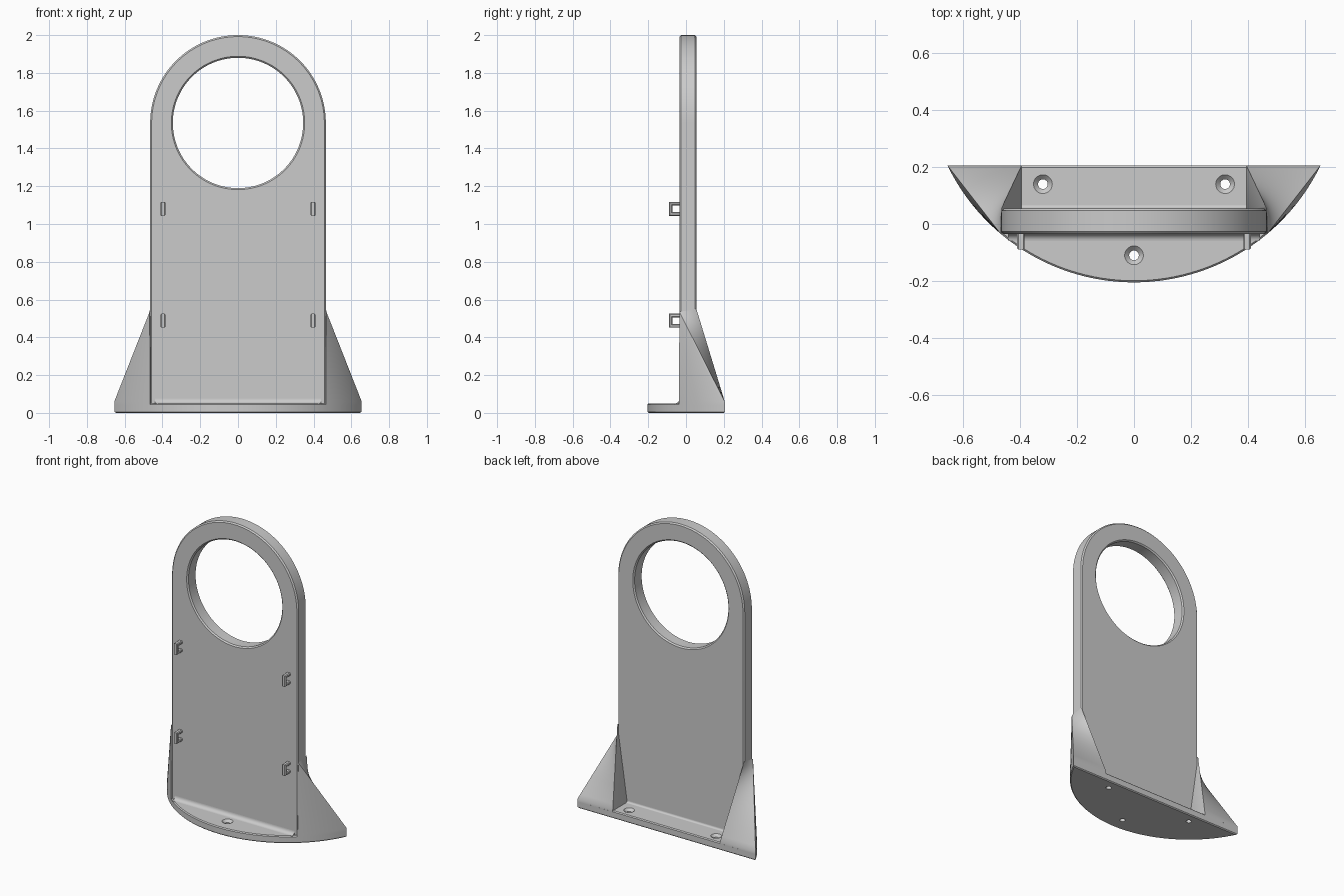
import bpy, bmesh, math
from mathutils import Vector

if "Cube" in bpy.data.objects:
    bpy.data.objects.remove(bpy.data.objects["Cube"])

W, YF, YB = 0.465, -0.035, 0.055       # plate half width, front and back
R, CY = 0.728, 0.523                   # base arc radius and centre
CZ = 1.535                             # ring centre height


def finish(name, bm):
    bmesh.ops.recalc_face_normals(bm, faces=bm.faces)
    me = bpy.data.meshes.new(name)
    bm.to_mesh(me)
    bm.free()
    ob = bpy.data.objects.new(name, me)
    bpy.context.collection.objects.link(ob)
    return ob


def prism(name, pts, offset, chamfer=0):
    """Extrude a closed outline; chamfer only its end-cap rims."""
    bm = bmesh.new()
    off = Vector(offset)
    a = [bm.verts.new(p) for p in pts]
    b = [bm.verts.new(Vector(p) + off) for p in pts]
    caps = [bm.faces.new(a), bm.faces.new(b)]
    for i in range(len(a)):
        j = (i + 1) % len(a)
        bm.faces.new((a[i], a[j], b[j], b[i]))
    bmesh.ops.recalc_face_normals(bm, faces=bm.faces)
    if chamfer:
        rims = [e for f in caps for e in f.edges]
        bmesh.ops.bevel(bm, geom=rims, offset=chamfer, segments=1,
                        affect='EDGES', profile=0.5)
    return finish(name, bm)


def circle(r, n, x=0, y=0, z=0):
    return [(x + r * math.cos(2 * math.pi * i / n), y + r * math.sin(2 * math.pi * i / n), z)
            for i in range(n)]


def apply_all(ob):
    bpy.ops.object.select_all(action='DESELECT')
    ob.select_set(True)
    bpy.context.view_layer.objects.active = ob
    for m in list(ob.modifiers):
        bpy.ops.object.modifier_apply(modifier=m.name)
    bpy.ops.object.shade_smooth_by_angle(angle=math.radians(30))


def cut(ob, cutter):
    m = ob.modifiers.new("cut", 'BOOLEAN')
    m.object, m.operation, m.solver = cutter, 'DIFFERENCE', 'EXACT'
    cutter.hide_render = True


def mirror(ob):
    ob.modifiers.new("mirror", 'MIRROR').use_axis[0] = True


helpers = []

# Upright plate with arched top and round opening
outline = [(-W, YF, 0.02), (W, YF, 0.02)]
outline += [(W * math.cos(math.pi * i / 64), YF, CZ + W * math.sin(math.pi * i / 64))
            for i in range(65)]
plate = prism("upright_plate", outline, (0, YB - YF, 0))
hole = prism("opening_cutter", [(x, -0.2, y) for x, y, _ in circle(0.345, 128, 0, CZ)],
             (0, 0.4, 0))
helpers.append(hole)
cut(plate, hole)
bev = plate.modifiers.new("chamfer", 'BEVEL')
bev.width, bev.segments, bev.limit_method = 0.008, 1, 'ANGLE'
apply_all(plate)

# Base slab: circular segment with a straight back edge
half = math.asin(0.655 / R)


def arc(a, z):
    return (R * math.sin(a), CY - R * math.cos(a), z)


base = prism("base", [arc(-half + 2 * half * i / 72, 0) for i in range(73)],
             (0, 0, 0.05), 0.006)

# Countersunk screw holes
for x, y in ((-0.32, 0.14), (0.32, 0.14), (0, -0.11)):
    bm = bmesh.new()
    rings = [[bm.verts.new(p) for p in circle(r, 32, x, y, z)]
             for r, z in ((0.017, -0.05), (0.017, 0.034), (0.033, 0.05), (0.033, 0.1))]
    for a, b in zip(rings, rings[1:]):
        for i in range(32):
            bm.faces.new((a[i], a[(i + 1) % 32], b[(i + 1) % 32], b[i]))
    bm.faces.new(rings[0])
    bm.faces.new(rings[-1])
    screw = finish("screw_cutter", bm)
    helpers.append(screw)
    cut(base, screw)
apply_all(base)

# Side gussets: twisted back surface, conical outer wall, flat inner face
Z = 0.06
A, B = Vector((W + 0.003, YF, 0.535)), Vector((W + 0.001, YB, 0.55))
C, D = Vector(arc(half, Z)), Vector((0.395, 0.205, Z))
bm = bmesh.new()
N = 16
grid = [[bm.verts.new(A.lerp(B, v / N).lerp(C.lerp(D, v / N), t / N))
         for v in range(N + 1)] for t in range(N + 1)]
for t in range(N):
    for v in range(N):
        bm.faces.new((grid[t][v], grid[t][v + 1], grid[t + 1][v + 1], grid[t + 1][v]))
a0 = math.asin(W / R)
curve = [bm.verts.new(arc(a0 + (half - a0) * i / N, Z)) for i in range(N)]
E = bm.verts.new((0.395, YB - 0.01, Z))
for p, q in zip(curve, curve[1:]):
    bm.faces.new((grid[0][0], p, q))
bm.faces.new([curve[-1]] + [grid[t][0] for t in range(N, -1, -1)])
bm.faces.new([grid[t][N] for t in range(N + 1)] + [E])
bm.faces.new([curve[0]] + grid[0] + [E])
ring = curve + grid[N] + [E]
low = [bm.verts.new((v.co.x, v.co.y, 0.04)) for v in ring]
for i in range(len(ring)):
    j = (i + 1) % len(ring)
    bm.faces.new((ring[i], ring[j], low[j], low[i]))
bm.faces.new(low)
gusset = finish("side_gussets", bm)
mirror(gusset)
apply_all(gusset)

# Concave fillets where the plate meets the base
for name, y, s, w, r in (("front_fillet", YF, -1, 0.44, 0.025), ("back_fillet", YB, 1, 0.42, 0.012)):
    prof = [(-w, y - s * 0.01, 0.045), (-w, y - s * 0.01, 0.05 + r)]
    for i in range(9):
        t = math.pi / 2 * i / 8
        prof.append((-w, y + s * r * (1 - math.cos(t)), 0.05 + r * (1 - math.sin(t))))
    prof[2:] = [(-w, py, pz) for _, py, pz in prof[2:]]
    prof.append((-w, y + s * r, 0.045))
    apply_all(prism(name, prof, (2 * w, 0, 0)))

# Cable clips on the plate front
for name, z in (("upper_clips", 1.08), ("lower_clips", 0.488)):
    u = [(-0.03, 0.037), (-0.09, 0.037), (-0.09, -0.037), (-0.03, -0.037),
         (-0.03, -0.017), (-0.071, -0.017), (-0.071, 0.017), (-0.03, 0.017)]
    clip = prism(name, [(0.384, y, z + h) for y, h in u], (0.027, 0, 0), 0.005)
    mirror(clip)
    apply_all(clip)

for h in helpers:
    bpy.data.objects.remove(h)
